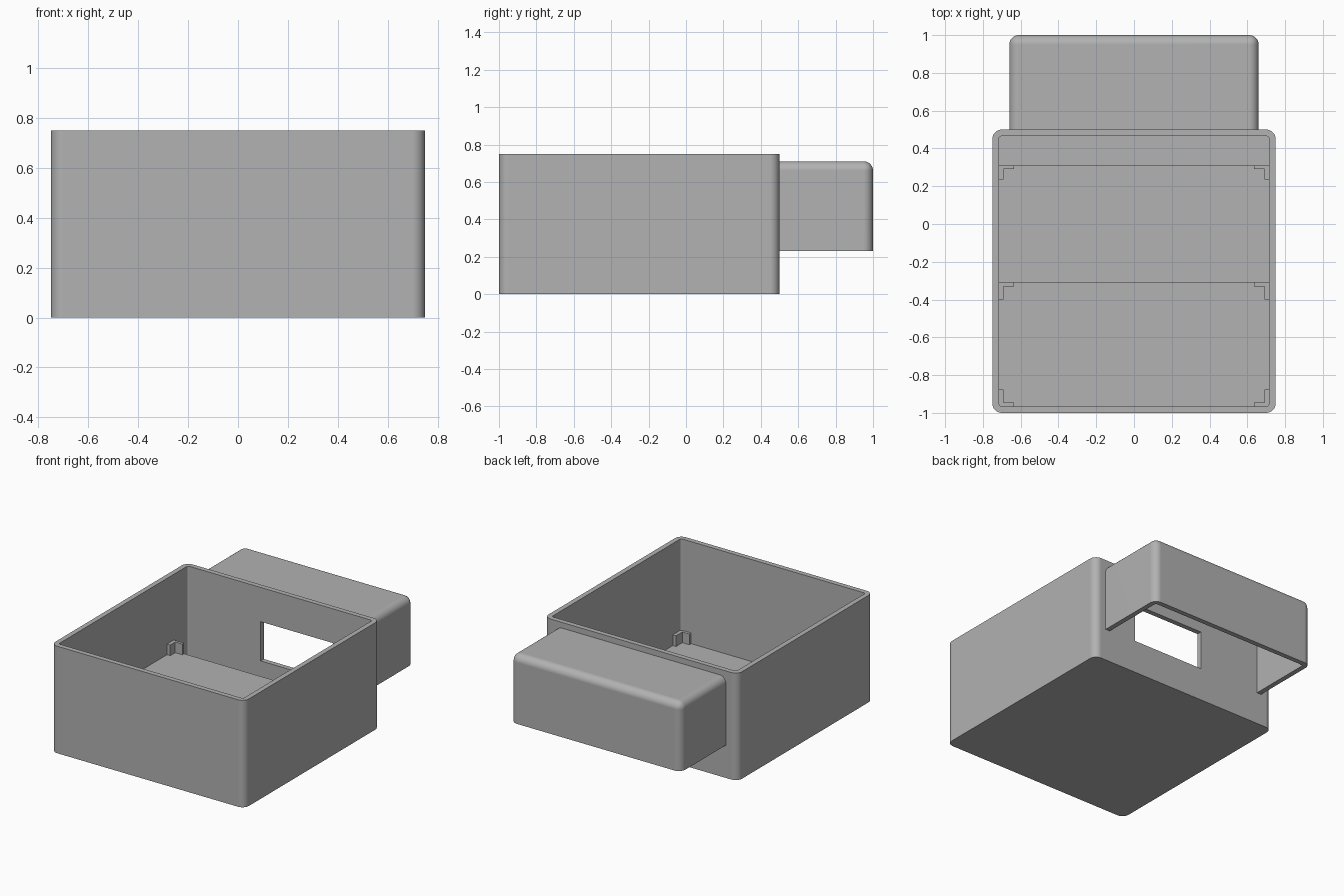
import bpy, bmesh
from mathutils import Vector

cube = bpy.data.objects.get("Cube")
if cube:
    bpy.data.objects.remove(cube, do_unlink=True)

grey = bpy.data.materials.new("mid_grey")
grey.use_nodes = True
COLOUR = (0.445, 0.445, 0.445, 1)
grey.diffuse_color = COLOUR
grey.node_tree.nodes["Principled BSDF"].inputs["Base Color"].default_value = COLOUR


def finish(name, bm):
    bmesh.ops.recalc_face_normals(bm, faces=bm.faces)
    mesh = bpy.data.meshes.new(name)
    bm.to_mesh(mesh)
    bm.free()
    mesh.materials.append(grey)
    obj = bpy.data.objects.new(name, mesh)
    bpy.context.collection.objects.link(obj)
    return obj


def box(name, lo, hi, radius=0, rounded=None):
    """Box between two corners; edges whose ends satisfy `rounded` are bevelled."""
    lo, hi = Vector(lo), Vector(hi)
    bm = bmesh.new()
    bmesh.ops.create_cube(bm, size=1)
    for v in bm.verts:
        v.co = Vector((c + 0.5) * (b - a) + a for c, a, b in zip(v.co, lo, hi))
    if rounded:
        edges = [e for e in bm.edges if rounded(e.verts[0].co, e.verts[1].co)]
        bmesh.ops.bevel(bm, geom=edges, offset=radius, segments=7,
                        profile=0.5, affect='EDGES')
    return finish(name, bm)


def activate(obj):
    bpy.ops.object.select_all(action='DESELECT')
    obj.select_set(True)
    bpy.context.view_layer.objects.active = obj


def cut(obj, cutter):
    mod = obj.modifiers.new("cut", 'BOOLEAN')
    mod.operation = 'DIFFERENCE'
    mod.solver = 'EXACT'
    mod.object = cutter
    cutter.hide_render = True
    activate(obj)
    bpy.ops.object.modifier_apply(modifier=mod.name)
    bpy.data.objects.remove(cutter, do_unlink=True)


def smooth(obj):
    activate(obj)
    bpy.ops.object.shade_smooth_by_angle()
    mod = obj.modifiers.new("flat_normals", 'WEIGHTED_NORMAL')
    mod.keep_sharp = True


def vertical(a, b):
    return abs(a.z - b.z) > 0.1


WALL, FLOOR, DECK = 0.035, 0.035, 0.215
IN_X, IN_FRONT, IN_BACK = 0.715, -0.965, 0.465
STEP = 0.31

# Open tray with rounded upright corners and a window in the back wall
tray = box("tray", (-0.75, -1, 0), (0.75, 0.5, 0.75), 0.05, vertical)
cut(tray, box("tray_cavity", (-IN_X, IN_FRONT, FLOOR), (IN_X, IN_BACK, 1),
              0.015, vertical))
cut(tray, box("window_cutter", (-0.15, 0.4, 0.235), (0.41, 0.6, 0.51)))
smooth(tray)

# Raised deck across the middle of the tray
box("raised_deck", (-IN_X - 0.01, -STEP, FLOOR - 0.01), (IN_X + 0.01, STEP, DECK))

# Hood over the window, open underneath and toward the tray
hood_top = 0.71
hood = box("rear_hood", (-0.66, 0.49, 0.23), (0.66, 1, hood_top), 0.05,
           lambda a, b: (min(a.y, b.y) > 0.9 or min(a.z, b.z) > 0.7)
           and max(a.z, b.z) > 0.7 and max(a.y, b.y) > 0.9)
cut(hood, box("hood_cavity", (-0.66 + WALL, 0.4, 0), (0.66 - WALL, 1 - WALL, hood_top - WALL),
              0.015, lambda a, b: vertical(a, b) and min(a.y, b.y) > 0.9))
smooth(hood)


# L-shaped corner brackets that hold the boards
def bracket(name, side, y, direction, base, reach):
    arm, thick_x, thick_y, height = 0.08, 0.025, 0.02, 0.075
    outline = [(0, 0), (arm, 0), (arm, thick_y), (thick_x, thick_y),
               (thick_x, reach), (0, reach)]
    bm = bmesh.new()
    face = bm.faces.new([bm.verts.new((side * (IN_X - u), y + direction * v, base))
                         for u, v in outline])
    solid = bmesh.ops.extrude_face_region(bm, geom=[face])
    top = [g for g in solid["geom"] if isinstance(g, bmesh.types.BMVert)]
    bmesh.ops.translate(bm, verts=top, vec=(0, 0, height))
    finish(name, bm)


for label, side in (("left", 1), ("right", -1)):
    bracket("front_bracket_" + label, side, IN_FRONT, 1, FLOOR, 0.09)
    bracket("middle_bracket_" + label, side, -STEP, -1, FLOOR, 0.09)
    bracket("deck_bracket_" + label, side, STEP, -1, DECK, 0.075)
